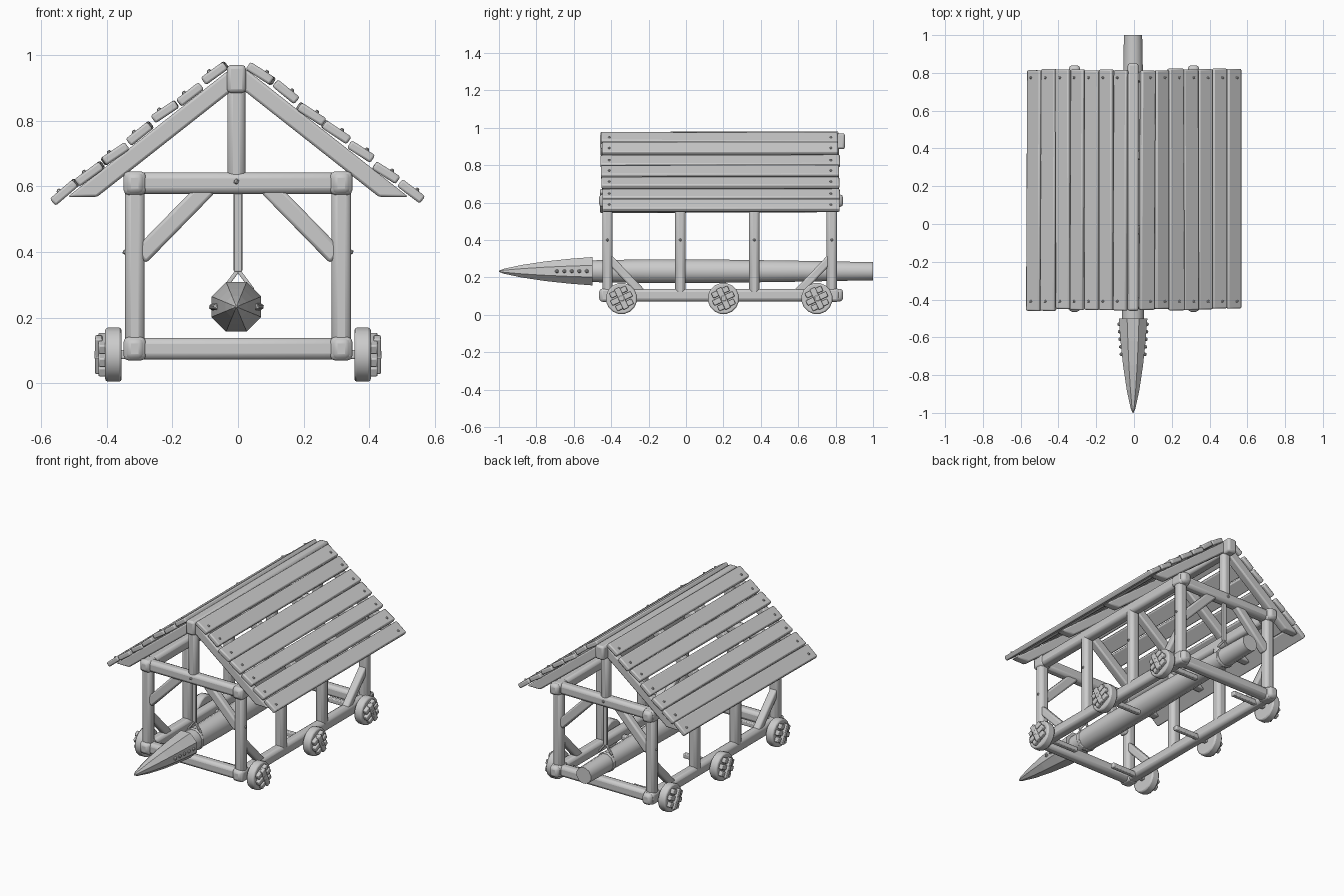
import bpy, bmesh, math, random
from mathutils import Vector, Matrix

random.seed(4)
if "Cube" in bpy.data.objects:
    bpy.data.objects.remove(bpy.data.objects["Cube"])

wood = bpy.data.materials.new("plain grey")
wood.use_nodes = True
GREY = (0.6, 0.6, 0.6, 1)
wood.diffuse_color = GREY
wood.node_tree.nodes["Principled BSDF"].inputs["Base Color"].default_value = GREY


def finish(name, bm, bevel=0.0, smooth=True):
    bmesh.ops.recalc_face_normals(bm, faces=bm.faces)
    mesh = bpy.data.meshes.new(name)
    bm.to_mesh(mesh)
    bm.free()
    obj = bpy.data.objects.new(name, mesh)
    bpy.context.collection.objects.link(obj)
    mesh.materials.append(wood)
    if bevel:
        mod = obj.modifiers.new("bevel", "BEVEL")
        mod.width, mod.segments, mod.limit_method = bevel, 2, "ANGLE"
    if smooth:
        bpy.ops.object.select_all(action="DESELECT")
        obj.select_set(True)
        bpy.context.view_layer.objects.active = obj
        bpy.ops.object.shade_smooth_by_angle(angle=math.radians(40))
    return obj


def beam(name, p, q, w, h, bevel=0.018, side=None):
    """Rounded timber from p to q; w is measured along the side vector."""
    p, q = Vector(p), Vector(q)
    d = (q - p).normalized()
    s = Vector(side) if side else (Vector((1, 0, 0)) if abs(d.y) > 0.9 else Vector((0, 1, 0)))
    s = (s - d * s.dot(d)).normalized()
    t = d.cross(s)
    basis = Matrix((s, t, d)).transposed().to_4x4()
    bm = bmesh.new()
    bmesh.ops.create_cube(bm, size=1)
    bmesh.ops.scale(bm, vec=(w, h, (q - p).length), verts=bm.verts)
    bmesh.ops.transform(bm, matrix=Matrix.Translation((p + q) / 2) @ basis, verts=bm.verts)
    return finish(name, bm, bevel)


def lathe(name, rings, sides, centre, axis="Y", bevel=0.0, smooth=True):
    """Capped solid of (position, radius) rings around an axis."""
    bm = bmesh.new()
    loops = []
    for pos, r in rings:
        loop = []
        for i in range(sides):
            a = math.tau * (i + 0.5) / sides
            u, v = r * math.cos(a), r * math.sin(a)
            co = (u, pos, v) if axis == "Y" else (pos, u, v)
            loop.append(bm.verts.new(Vector(co) + Vector(centre)))
        loops.append(loop)
    for a, b in zip(loops, loops[1:]):
        for i in range(sides):
            j = (i + 1) % sides
            bm.faces.new((a[i], a[j], b[j], b[i]))
    bm.faces.new(loops[0])
    bm.faces.new(loops[-1])
    return finish(name, bm, bevel, smooth)


def nail(name, co, r=0.008):
    bm = bmesh.new()
    bmesh.ops.create_icosphere(bm, subdivisions=1, radius=r)
    bmesh.ops.translate(bm, vec=co, verts=bm.verts)
    finish(name, bm)


X, LOW, HIGH = 0.315, 0.105, 0.61
FRONT, BACK = -0.42, 0.78
POSTS = (FRONT, -0.03, 0.365, BACK)

# Side frames
for s, tag in ((1, "left"), (-1, "right")):
    beam(f"{tag}_sill", (s * X, -0.465, LOW), (s * X, 0.84, LOW), 0.06, 0.068)
    beam(f"{tag}_wall_plate", (s * X, -0.465, HIGH), (s * X, 0.84, HIGH), 0.06, 0.068)
    for i, y in enumerate(POSTS):
        beam(f"{tag}_post_{i}", (s * X, y, LOW), (s * X, y, HIGH), 0.055, 0.06)
        nail(f"{tag}_post_nail_{i}", (s * (X + 0.03), y, 0.4))
    for y, d in ((FRONT, 1), (BACK, -1)):
        beam(f"{tag}_foot_brace", (s * X, y, 0.31), (s * X, y + d * 0.2, 0.10), 0.045, 0.045,
             0.01, (1, 0, 0))
        beam(f"{tag}_knee_brace", (s * 0.30, y, 0.385), (s * 0.09, y, 0.60), 0.045, 0.055, 0.01)
        for z in (LOW, HIGH):
            beam(f"{tag}_corner_joint", (s * X, y, z - 0.036), (s * X, y, z + 0.036),
                 0.08, 0.068, 0.015)

# Cross beams, king posts and ridge
for y, tag in ((FRONT, "front"), (BACK, "back")):
    beam(f"{tag}_sill", (-X, y, LOW), (X, y, LOW), 0.06, 0.066)
    beam(f"{tag}_tie_beam", (-X, y, HIGH), (X, y, HIGH), 0.06, 0.066)
    beam(f"{tag}_king_post", (-0.005, y, HIGH), (-0.005, y, 0.93), 0.05, 0.055)
    nail(f"{tag}_beam_nail", (-0.005, y + (-0.031 if y < 0 else 0.031), 0.615), 0.009)
beam("ridge_beam", (-0.005, -0.46, 0.928), (-0.005, 0.85, 0.928), 0.058, 0.085, 0.012)

# Rafters with level-cut feet
for s in (1, -1):
    for y in POSTS:
        bm = bmesh.new()
        outline = ((0.015, 0.965), (0.52, 0.568), (0.43, 0.568), (0.015, 0.895))
        face = bm.faces.new([bm.verts.new((s * x, y - 0.025, z)) for x, z in outline])
        ext = bmesh.ops.extrude_face_region(bm, geom=[face])
        moved = [v for v in ext["geom"] if isinstance(v, bmesh.types.BMVert)]
        bmesh.ops.translate(bm, vec=(0, 0.05, 0), verts=moved)
        finish("rafter", bm, 0.008)

# Roof planks, slightly uneven, nailed at both ends
for s, tag in ((1, "left"), (-1, "right")):
    for i in range(7):
        t = i / 6
        c = Vector((s * (0.07 + 0.458 * t), 0, 0.944 - 0.364 * t + random.uniform(-0.003, 0.006)))
        angle = math.radians(37 + random.uniform(-5, 4))
        along = Vector((s * math.cos(angle), 0, -math.sin(angle)))
        up = Vector((s * math.sin(angle), 0, math.cos(angle)))
        y0, y1 = -0.452 + random.uniform(-0.008, 0.006), 0.818 + random.uniform(-0.008, 0.006)
        skew = along * random.uniform(-0.004, 0.004)
        beam(f"{tag}_roof_plank_{i}", c + skew + Vector((0, y0, 0)), c - skew + Vector((0, y1, 0)),
             random.uniform(0.083, 0.093), 0.028, 0.007, along)
        for y in (-0.41, 0.775):
            nail(f"{tag}_roof_nail", c + up * 0.014 + along * 0.012 + Vector((0, y, 0)))

# Wheels with slatted hubs and axle stubs
for s, tag in ((1, "left"), (-1, "right")):
    for y in (-0.345, 0.20, 0.70):
        z = 0.087
        lathe(f"{tag}_wheel", ((s * 0.355, 0.084), (s * 0.405, 0.084)), 16, (0, y, z), "X", 0.008)
        beam(f"{tag}_axle", (s * 0.13, y, z), (s * 0.438, y, z), 0.028, 0.028, 0.005)
        a = math.radians(25)
        u = Vector((0, math.cos(a), math.sin(a)))
        v = Vector((0, -math.sin(a), math.cos(a)))
        hub = Vector((s * 0.413, y, z))
        for k in (-1, 0, 1):
            m = hub + v * (k * 0.038)
            r = 0.06 - 0.012 * abs(k)
            beam(f"{tag}_wheel_slat", m - u * r, m + u * r, 0.026, 0.03, 0.005, (1, 0, 0))
        m = hub + Vector((s * 0.012, 0, 0))
        beam(f"{tag}_wheel_batten", m - v * 0.06, m + v * 0.06, 0.022, 0.032, 0.005, (1, 0, 0))

# Ram log and faceted point
C = Vector((-0.005, 0, 0.233))
lathe("ram_log", ((-0.52, 0.06), (-0.2, 0.066), (0.2, 0.064), (0.6, 0.058), (0.85, 0.053), (1.0, 0.05)),
      12, C)
lathe("ram_point", ((-1.0, 0.003), (-0.975, 0.014), (-0.88, 0.036), (-0.75, 0.057), (-0.62, 0.072),
                    (-0.5, 0.082)), 8, C, smooth=False)
for s in (1, -1):
    for i in range(5):
        y = -0.69 + 0.04 * i
        nail("point_rivet", C + Vector((s * (0.062 + 0.003 * i), y, 0)), 0.011)

# Hanging straps with rope slings round the log
for y, r in ((FRONT, 0.067), (BACK, 0.06)):
    beam("hanging_strap", (0, y, 0.34), (0, y, 0.6), 0.014, 0.026, 0.003)
    lathe("log_sling", ((y - 0.01, r), (y + 0.01, r)), 12, C, bevel=0.004)
    for s in (1, -1):
        beam("sling_rope", (0, y, 0.345), (s * 0.045, y, 0.285), 0.012, 0.012, 0.003)
